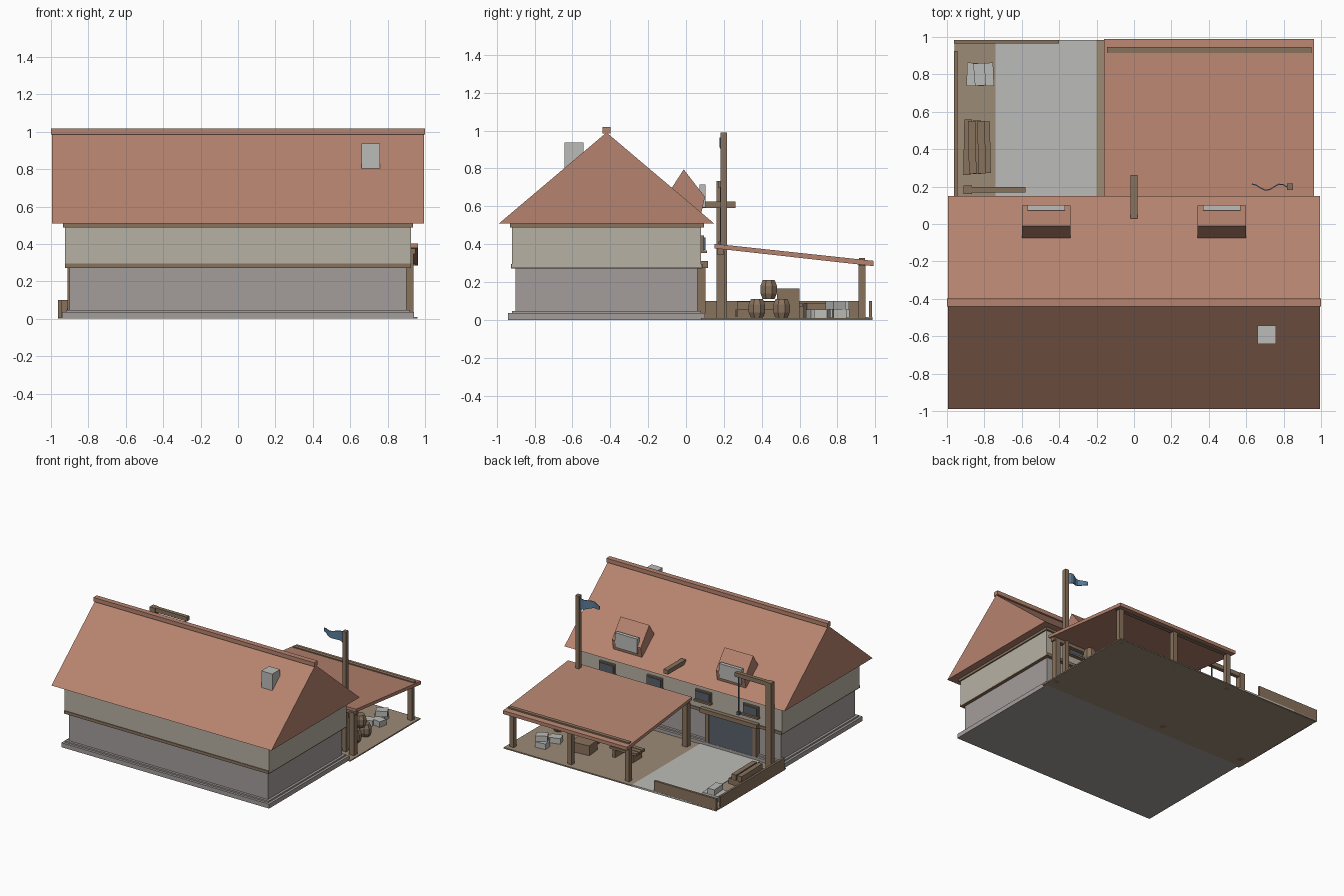
import bpy, bmesh, math
from mathutils import Matrix, Vector

if "Cube" in bpy.data.objects:
    bpy.data.objects.remove(bpy.data.objects["Cube"])


def mat(name, r, g, b):
    m = bpy.data.materials.new(name)
    m.diffuse_color = (r, g, b, 1)
    m.use_nodes = True
    m.node_tree.nodes["Principled BSDF"].inputs["Base Color"].default_value = m.diffuse_color
    return m


TILE = mat("clay_tile", .47, .23, .16)
WOOD = mat("timber", .25, .17, .11)
PLASTER = mat("plaster", .47, .44, .37)
STONE = mat("stone", .37, .34, .33)
PALE = mat("pale_stone", .5, .5, .48)
EARTH = mat("earth", .33, .26, .18)
BLUE = mat("blue_cloth", .1, .2, .32)
DARK = mat("slate_blue", .1, .12, .15)


def finish(name, bm, m):
    bmesh.ops.recalc_face_normals(bm, faces=bm.faces)
    me = bpy.data.meshes.new(name)
    bm.to_mesh(me)
    bm.free()
    ob = bpy.data.objects.new(name, me)
    me.materials.append(m)
    bpy.context.collection.objects.link(ob)
    return ob


def box(name, x, y, z, m, turn=0, tilt=0):
    """Box from (min, max) ranges, optionally turned about z / tilted about x."""
    bm = bmesh.new()
    bmesh.ops.create_cube(bm, size=1)
    bm.transform(Matrix.Diagonal((x[1] - x[0], y[1] - y[0], z[1] - z[0], 1)))
    ob = finish(name, bm, m)
    ob.location = [sum(r) / 2 for r in (x, y, z)]
    ob.rotation_euler = (tilt, 0, turn)
    return ob


def prism(name, profile, x0, x1, m):
    """Extrude a (y, z) profile along x."""
    bm = bmesh.new()
    f = bm.faces.new([bm.verts.new((x0, y, z)) for y, z in profile])
    r = bmesh.ops.extrude_face_region(bm, geom=[f])
    bmesh.ops.translate(bm, vec=(x1 - x0, 0, 0),
                        verts=[v for v in r["geom"] if isinstance(v, bmesh.types.BMVert)])
    return finish(name, bm, m)


def barrel(name, loc, m, n=8):
    """Eight-sided bulging barrel."""
    bm = bmesh.new()
    rings = []
    for r, z in ((.034, 0), (.047, .03), (.047, .07), (.034, .10)):
        rings.append([bm.verts.new((r * math.cos((i + .5) * math.tau / n),
                                    r * math.sin((i + .5) * math.tau / n), z)) for i in range(n)])
    for a, b in zip(rings, rings[1:]):
        for i in range(n):
            bm.faces.new((a[i], a[(i + 1) % n], b[(i + 1) % n], b[i]))
    bm.faces.new(rings[0])
    bm.faces.new(rings[-1])
    finish(name, bm, m).location = loc


# Yard
box("yard_ground", (-.96, .96), (.08, .985), (0, .01), EARTH)
box("yard_paving", (-.74, -.2), (.10, .985), (.002, .014), PALE)

# House body
box("plinth_lower", (-.94, .94), (-.94, .10), (0, .036), STONE)
box("plinth_upper", (-.92, .92), (-.92, .08), (.03, .048), STONE)
box("ground_floor_wall", (-.90, .90), (-.90, .06), (.04, .28), STONE)
box("upper_floor_wall", (-.925, .925), (-.92, .08), (.28, .50), PLASTER)
box("middle_band", (-.925, .925), (-.925, .088), (.272, .296), WOOD)
box("eaves_band", (-.935, .935), (-.93, .095), (.488, .512), WOOD)

# Main roof
prism("main_roof", [(-.99, .508), (-.42, .99), (.15, .508)], -.995, .995, TILE)
box("ridge_beam", (-1, 1), (-.442, -.398), (.985, 1.018), TILE)
box("chimney", (.66, .76), (-.642, -.542), (.76, .938), PALE)

# Dormers and upper windows
for s in (-1, 1):
    c = .47 * s
    prism("dormer_roof", [(-.08, .69), (-.012, .795), (.10, .65), (.08, .56)], c - .13, c + .13, TILE)
    box("dormer_window", (c - .1, c + .1), (.072, .102), (.595, .715), PALE)
for c in (-.65, -.22, .22, .65):
    box("window_frame", (c - .07, c + .07), (.07, .095), (.36, .445), WOOD)
    box("window_pane", (c - .06, c + .06), (.08, .102), (.37, .435), DARK)
    box("window_sill", (c - .075, c + .075), (.07, .112), (.352, .366), WOOD)

# Yard door
box("door", (-.68, -.27), (.05, .098), (.036, .275), DARK)
box("door_lintel", (-.72, -.20), (.06, .115), (.275, .31), WOOD)
for c in (-.69, -.26):
    box("door_jamb", (c - .015, c + .015), (.05, .103), (.036, .275), WOOD)

# Hoist beam over the middle
box("hoist_beam", (-.02, .02), (.03, .262), (.59, .625), WOOD)

# Corner crane
box("crane_post", (-.912, -.865), (.16, .207), (0, .735), WOOD)
box("crane_arm", (-.912, -.58), (.168, .199), (.70, .735), WOOD)
box("crane_rope", (-.609, -.601), (.18, .188), (.41, .70), DARK)
box("crane_hook", (-.617, -.593), (.172, .196), (.39, .415), DARK)

# Lean-to shelter
prism("shelter_roof", [(.15, .378), (.15, .402), (.99, .312), (.99, .284)], -.16, .962, TILE)
box("shelter_beam", (-.145, .95), (.915, .946), (.285, .328), WOOD)
box("shelter_wall_beam", (-.145, .95), (.165, .2), (.345, .38), WOOD)
for x in (-.13, .39, .915):
    box("shelter_back_post", (x - .02, x + .02), (.911, .948), (0, .30), WOOD)
for x in (-.13, .915):
    box("shelter_front_post", (x - .022, x + .022), (.16, .205), (0, .36), WOOD)

# Flag pole and waving flag
box("flag_pole", (.817, .85), (.182, .217), (0, .99), WOOD)
bm = bmesh.new()
cols = []
for i in range(9):
    t = i / 8
    x, y = .82 - .19 * t, .2 + .017 * math.sin(t * 8)
    cols.append([bm.verts.new((x, y, z)) for z in (.88 + .05 * t, .975 - .02 * t)])
for a, b in zip(cols, cols[1:]):
    bm.faces.new((a[0], b[0], b[1], a[1]))
flag = finish("flag", bm, BLUE)
flag.modifiers.new("thickness", "SOLIDIFY").thickness = .006

# Low fences
box("side_fence", (-.962, -.945), (.10, .925), (0, .10), WOOD)
box("back_fence", (-.962, -.40), (.966, .984), (0, .10), WOOD)

# Timber pile and stone blocks
for i, (x, w) in enumerate(((-.89, .02), (-.84, .022), (-.79, .022))):
    box("timber", (x - w, x + w), (.262 + .005 * i, .558 - .005 * i), (.01, .055), WOOD, .02 * (i - 1))
for x in (-.865, -.815):
    box("top_timber", (x - .02, x + .02), (.27, .55), (.055, .097), WOOD, .02)
for i, x in enumerate((-.87, -.825, -.775)):
    box("stone_block", (x - .024, x + .024), (.738, .862), (.01, .055), PALE, .04 * (i - 1))
box("top_stone_block", (-.855, -.795), (.74, .86), (.055, .10), PALE, .08)

# Goods under the shelter
barrel("barrel", (.8, .375, .01), WOOD)
barrel("barrel", (.8, .505, .01), WOOD)
barrel("top_barrel", (.8, .437, .11), WOOD)
box("crate", (.42, .56), (.48, .60), (.01, .165), WOOD)
box("low_crate", (.36, .52), (.63, .75), (.01, .09), WOOD, .1)
for x, y, z, a in ((.70, .68, .01, .3), (.77, .72, .01, -.2), (.73, .81, .01, .1), (.75, .79, .055, .5)):
    box("rubble_stone", (x - .045, x + .045), (y - .035, y + .035), (z, z + .045), PALE, a)

# Work trestle
for x in (.03, .19):
    box("trestle_leg", (x - .012, x + .012), (.54, .66), (.01, .07), WOOD)
for y in (.56, .60, .64):
    box("trestle_plank", (-.01, .23), (y - .017, y + .017), (.07, .09), WOOD)
